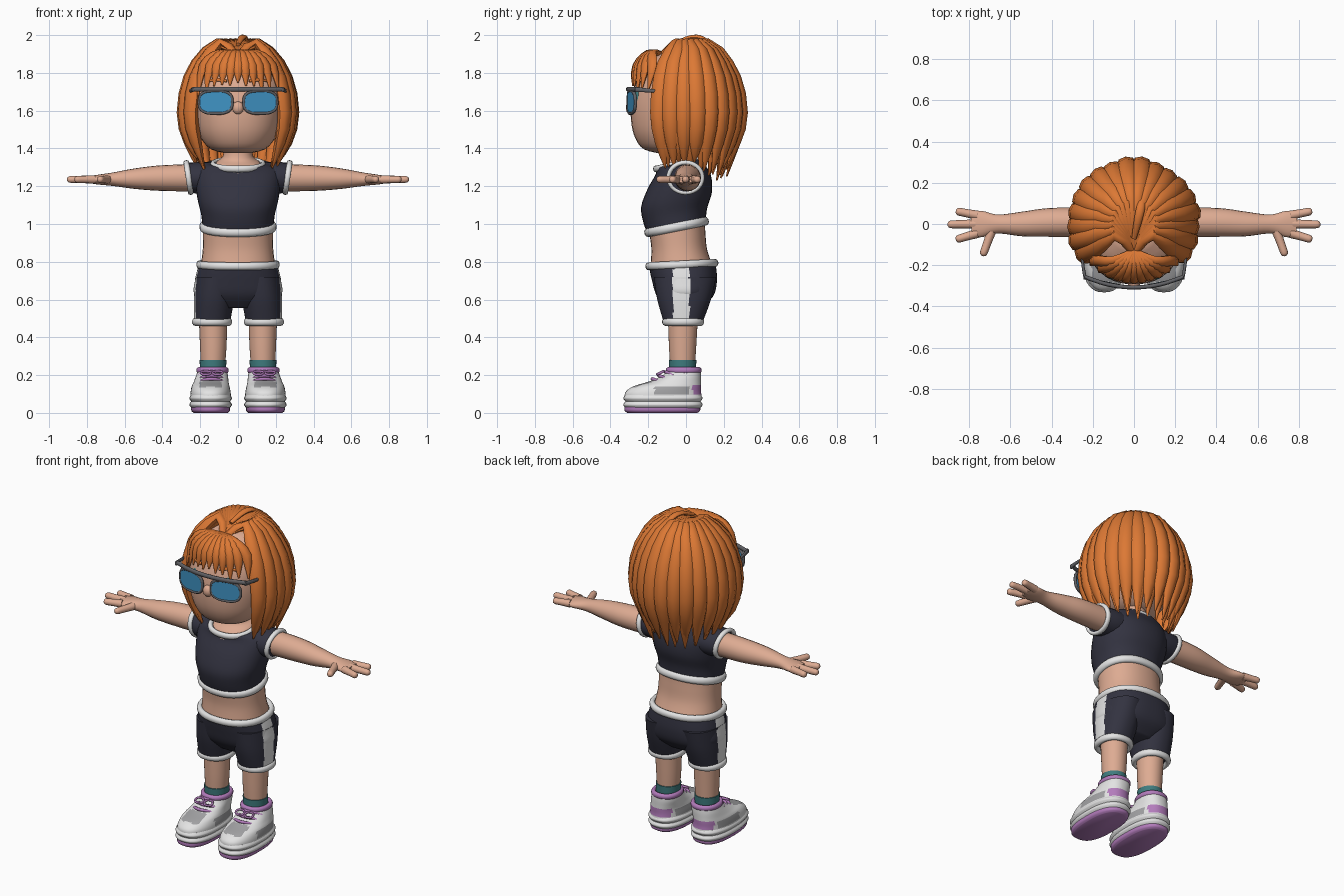
import bpy, bmesh, math, random
from math import cos, sin, pi, radians
from mathutils import Vector

if "Cube" in bpy.data.objects:
    bpy.data.objects.remove(bpy.data.objects["Cube"], do_unlink=True)
random.seed(4)
DOWN = Vector((0, 0, -50))
HEAD = Vector((0, 0, 1.65))


def material(name, r, g, b):
    m = bpy.data.materials.new(name)
    m.use_nodes = True
    m.diffuse_color = (r, g, b, 1)
    bsdf = next(n for n in m.node_tree.nodes if n.type == 'BSDF_PRINCIPLED')
    bsdf.inputs["Base Color"].default_value = (r, g, b, 1)
    return m


SKIN = material("skin", .73, .41, .29)
HAIR = material("orange hair", .72, .19, .035)
NAVY = material("navy cloth", .033, .033, .052)
WHITE = material("white trim", .77, .77, .77)
GREY = material("grey panel", .36, .36, .37)
PURPLE = material("purple", .45, .2, .5)
TEAL = material("teal", .05, .2, .21)
LENS = material("blue lens", .05, .29, .55)
FRAME = material("frame grey", .12, .12, .13)


def spline(rows, n):
    """Smooth interpolation through rows of numbers."""
    out, m = [], len(rows) - 1
    for k in range(n + 1):
        i = min(int(k / n * m), m - 1)
        t = k / n * m - i
        quad = zip(rows[max(i - 1, 0)], rows[i], rows[i + 1], rows[min(i + 2, m)])
        out.append([.5 * (2 * q + (r - p) * t + (2 * p - 5 * q + 4 * r - s) * t * t
                          + (3 * q - p - 3 * r + s) * t ** 3) for p, q, r, s in quad])
    return out


def finish(name, bm, mat, mirror=False):
    bmesh.ops.recalc_face_normals(bm, faces=bm.faces[:])
    me = bpy.data.meshes.new(name)
    bm.to_mesh(me)
    bm.free()
    me.materials.append(mat)
    me.shade_smooth()
    me.set_sharp_from_angle(angle=radians(50))
    ob = bpy.data.objects.new(name, me)
    bpy.context.scene.collection.objects.link(ob)
    if mirror:
        ob.modifiers.new("Mirror", 'MIRROR')
    return ob


def build(name, rings, mat, closed=False, mirror=False):
    """Skin a row of rings with quads."""
    bm = bmesh.new()
    vs = [[bm.verts.new(p) for p in ring] for ring in rings]
    k = len(vs[0])
    for i in range(len(vs) - (0 if closed else 1)):
        a, b = vs[i], vs[(i + 1) % len(vs)]
        for j in range(k):
            bm.faces.new((a[j], a[(j + 1) % k], b[(j + 1) % k], b[j]))
    if not closed:
        bm.faces.new(vs[0])
        bm.faces.new(vs[-1])
    return finish(name, bm, mat, mirror)


def oval(rx, ry, p, segs):
    """Superellipse outline."""
    for j in range(segs):
        c, s = cos(2 * pi * j / segs), sin(2 * pi * j / segs)
        yield (math.copysign(rx * abs(c) ** (2 / p), c), math.copysign(ry * abs(s) ** (2 / p), s))


def loft(name, rows, mat, n=16, segs=32, p=2.2, tilt=0, mirror=False):
    """Stack of ovals; each row is z, centre x, centre y, radius x, radius y."""
    rings = [[Vector((cx + x, cy + y, z + tilt * y)) for x, y in oval(rx, ry, p, segs)]
             for z, cx, cy, rx, ry in spline(rows, n)]
    return build(name, rings, mat, mirror=mirror)


def sweep(name, rows, mat, centre=DOWN, n=12, sides=10, closed=False, mirror=False):
    """Tube along a path; each row is x, y, z, width, thickness facing away from centre."""
    rows = rows if closed else spline(rows, n)
    pts, rings, last = [Vector(r[:3]) for r in rows], [], len(rows) - 1
    for i, p in enumerate(pts):
        a = pts[i - 1] if i or closed else p
        b = pts[(i + 1) % len(pts)] if i < last or closed else p
        t = (b - a).normalized()
        side = t.cross(p - centre).normalized()
        up = side.cross(t)
        w, h = max(rows[i][3], .002), max(rows[i][4], .002)
        rings.append([p + side * w * cos(2 * pi * j / sides) + up * h * sin(2 * pi * j / sides)
                      for j in range(sides)])
    return build(name, rings, mat, closed, mirror)


def band(name, z, cx, cy, rx, ry, r, mat, tilt=0, mirror=False):
    """Horizontal trim ring."""
    rows = [(cx + x, cy + y, z + tilt * y, r, r * .8) for x, y in oval(rx, ry, 2.2, 36)]
    return sweep(name, rows, mat, Vector((cx, cy, z)), closed=True, mirror=mirror)


def blob(name, centre, radii, mat, mirror=False):
    bm = bmesh.new()
    bmesh.ops.create_uvsphere(bm, u_segments=24, v_segments=14, radius=1)
    for v in bm.verts:
        v.co = Vector(c + r * q for c, r, q in zip(centre, radii, v.co))
    return finish(name, bm, mat, mirror)


def paint(ob, mat, rule):
    ob.data.materials.append(mat)
    for f in ob.data.polygons:
        if rule(f.center):
            f.material_index = len(ob.data.materials) - 1


# Head and face
loft("head", [(1.375, 0, -.08, .07, .07), (1.4, 0, -.08, .15, .15), (1.47, 0, -.06, .205, .215),
              (1.56, 0, -.05, .23, .242), (1.66, 0, -.045, .24, .245), (1.76, 0, -.03, .24, .235),
              (1.85, 0, -.02, .2, .19), (1.91, 0, -.02, .1, .1)], SKIN, 24)
blob("nose", (0, -.295, 1.615), (.03, .024, .034), SKIN)
blob("ear", (.235, -.04, 1.6), (.022, .035, .05), SKIN, True)
blob("eye", (.1, -.25, 1.67), (.036, .02, .05), TEAL, True)
sweep("eyebrow", [(.06, -.272, 1.757, .008, .006), (.11, -.256, 1.765, .01, .006),
                  (.16, -.224, 1.757, .006, .005)], HAIR, HEAD, mirror=True)

# Sunglasses, wrapped slightly round the face
def wrap(x):
    return -.312 + .9 * x * x

outline = [(.118 + x, 1.645 + z) for x, z in oval(.088, .06, 2.8, 32)]
build("lens", [[Vector((x, wrap(x) + d, z)) for x, z in outline] for d in (0, .01)], LENS, mirror=True)
sweep("lens_rim", [(x, wrap(x) + .006, z, .009, .008) for x, z in outline], FRAME,
      Vector((.118, wrap(.118), 1.645)), closed=True, mirror=True)
sweep("brow_bar", [(x, wrap(x) + .004, 1.713, .01, .013) for x in (-.24, -.16, -.08, 0, .08, .16, .24)],
      FRAME)
sweep("temple", [(.236, -.268, 1.712, .008, .014), (.25, -.18, 1.705, .007, .01),
                 (.25, -.06, 1.69, .006, .008)], FRAME, mirror=True)

# Hair: under-cap, swept locks, fringe and tuft
blob("hair_cap", (0, .03, 1.7), (.255, .26, .235), HAIR)
for layer, count, shrink in ((0, 18, 1), (1, 15, .9)):
    for i in range(count):
        a = radians(-31 + 242 * (i + .2 * layer) / (count - 1 + .4 * layer))
        k = shrink * random.uniform(.97, 1.02)
        tip = 1.32 - .05 * max(sin(a), 0) + random.uniform(-.03, .03)
        path = ((.1, 1.963, .03, .022), (.205, 1.87, .045, .032), (.272, 1.73, .05, .035),
                (.294, 1.56, .047, .032), (.262, 1.42, .034, .022), (.215, tip, .004, .004))
        rows = [(.01 * cos(a), -.135, 1.895, .018, .012)]
        rows += [(k * r * cos(a), k * r * sin(a), z - .02 * layer, w, h) for r, z, w, h in path]
        sweep("hair_lock", rows, HAIR, HEAD, 11, 8)
for i in range(11):
    x = -.2 + .04 * i
    y = -.285 * math.sqrt(1 - (x / .28) ** 2)
    tip = 1.755 - .06 * abs(x) / .2 + random.uniform(-.02, .02)
    sweep("fringe_lock", [(0, -.13, 1.9, .014, .012), (.5 * x, -.13 + .28 * (y + .03), 1.905, .024, .018),
                          (.92 * x, y + .02, 1.835, .03, .02), (1.06 * x, y, tip, .004, .004)],
          HAIR, HEAD, 9, 8)
sweep("hair_tuft", [(0, -.07, 1.95, .012, .01), (.02, .02, 1.986, .02, .013),
                    (.035, .09, 1.98, .02, .013), (.05, .17, 1.92, .006, .005)], HAIR, HEAD)

# Torso and top
loft("neck", [(1.29, 0, -.04, .135, .12), (1.325, 0, -.035, .115, .105), (1.36, 0, -.02, .08, .08),
              (1.44, 0, -.02, .075, .075)], SKIN, tilt=.2)
loft("midriff", [(.76, 0, -.02, .2, .17), (.86, 0, -.035, .187, .148), (.95, 0, -.045, .184, .148),
                 (1.02, 0, -.05, .184, .15)], SKIN)
loft("top", [(.975, 0, -.05, .188, .153), (1.05, 0, -.058, .195, .17), (1.13, 0, -.05, .214, .187),
             (1.22, 0, -.035, .226, .168), (1.29, 0, -.03, .222, .13), (1.32, 0, -.035, .17, .125),
             (1.318, 0, -.04, .13, .12)], NAVY, 24, tilt=.2)
band("top_hem", .985, 0, -.05, .186, .152, .024, WHITE, .2)
band("neckline", 1.315, 0, -.04, .132, .12, .018, WHITE, .2)
sweep("sleeve", [(.1, -.005, 1.245, .1, .082), (.19, -.005, 1.245, .1, .084),
                 (.262, -.003, 1.245, .09, .08)], NAVY, sides=20, mirror=True)
sweep("sleeve_cuff", [(.262 + .15 * z, -.003 + y, 1.246 + z, .015, .012) for y, z in oval(.09, .08, 2, 28)],
      WHITE, Vector((.262, 0, 1.246)), closed=True, mirror=True)

# Arms and hands
sweep("arm", [(.2, .008, 1.245, .07, .073), (.4, .008, 1.243, .07, .068), (.54, 0, 1.24, .06, .055),
              (.66, 0, 1.237, .046, .036), (.74, 0, 1.235, .064, .026), (.79, -.002, 1.235, .058, .018)],
      SKIN, n=24, sides=20, mirror=True)
for part, base, end in (("back_finger", (.76, .042), (.865, .063)), ("middle_finger", (.77, 0), (.905, -.002)),
                        ("front_finger", (.76, -.045), (.865, -.076)), ("thumb", (.69, -.03), (.735, -.155))):
    rows = [(base[0] + (end[0] - base[0]) * t, base[1] + (end[1] - base[1]) * t, 1.236, r, r)
            for t, r in ((0, .023), (.5, .02), (.9, .018), (1, .006))]
    sweep(part, rows, SKIN, mirror=True)

# Shorts with side stripes
def stripe(c):
    return abs(c.x) > .17 and abs(c.y + .025) < .043

hips = loft("shorts_hips", [(.785, 0, -.02, .208, .178), (.7, 0, -.008, .228, .172),
                            (.62, 0, -.005, .226, .15), (.555, 0, -.01, .12, .09)], NAVY, 16, 96, 2.4)
legs = loft("shorts_leg", [(.72, .118, -.005, .108, .165), (.6, .127, -.01, .106, .142),
                           (.48, .137, -.015, .095, .103)], NAVY, 16, 80, mirror=True)
paint(hips, WHITE, stripe)
paint(legs, WHITE, stripe)
band("waistband", .785, 0, -.022, .205, .177, .021, WHITE, .05)
band("leg_cuff", .482, .137, -.015, .09, .095, .021, WHITE, mirror=True)

# Legs and socks
loft("leg", [(.22, .133, -.018, .062, .064), (.35, .131, -.018, .07, .072), (.52, .132, -.016, .076, .08)],
     SKIN, p=2, mirror=True)
loft("sock", [(.2, .133, -.018, .068, .07), (.28, .132, -.018, .071, .073)], TEAL, 4, p=2, mirror=True)

# Shoes
loft("outsole", [(0, .145, -.125, .09, .185), (.012, .145, -.125, .102, .2), (.035, .145, -.125, .104, .2)],
     PURPLE, 8, 40, 2.5, mirror=True)
for part, z, h in (("lower_midsole", .026, .034), ("upper_midsole", .06, .035)):
    loft(part, [(z, .145, -.122, .102, .198), (z + h / 2, .145, -.122, .113, .21),
                (z + h, .145, -.122, .104, .2)], WHITE, 8, 40, 2.5, mirror=True)
shoe = loft("shoe_upper", [(.075, .145, -.12, .108, .205), (.11, .145, -.12, .106, .2), (.14, .145, -.1, .1, .18),
                           (.165, .142, -.06, .092, .14), (.195, .138, -.025, .085, .105),
                           (.225, .135, -.01, .077, .088)], WHITE, 30, 64, 2.3, mirror=True)
paint(shoe, GREY, lambda c: (abs(c.x - .145) > .07 and -.17 < c.y < .02 and .098 < c.z < .138)
      or (c.z > .135 and -.28 < c.y < -.18 and abs(c.x - .145) < .06))
paint(shoe, PURPLE, lambda c: c.y > .035 and .095 < c.z < .15)
band("shoe_collar", .225, .135, -.012, .073, .082, .017, PURPLE, mirror=True)
for y, z in ((-.105, .212), (-.14, .192), (-.175, .175)):
    sweep("lace", [(.07, y + .04, z - .015, .008, .008), (.1, y + .012, z, .009, .009),
                   (.14, y - .004, z + .005, .009, .009), (.18, y + .012, z, .009, .009),
                   (.21, y + .04, z - .015, .008, .008)], PURPLE, sides=8, mirror=True)
for x in (.108, .17):
    band("lace_bow", .212, x, -.135, .026, .018, .007, PURPLE, .5, True)
